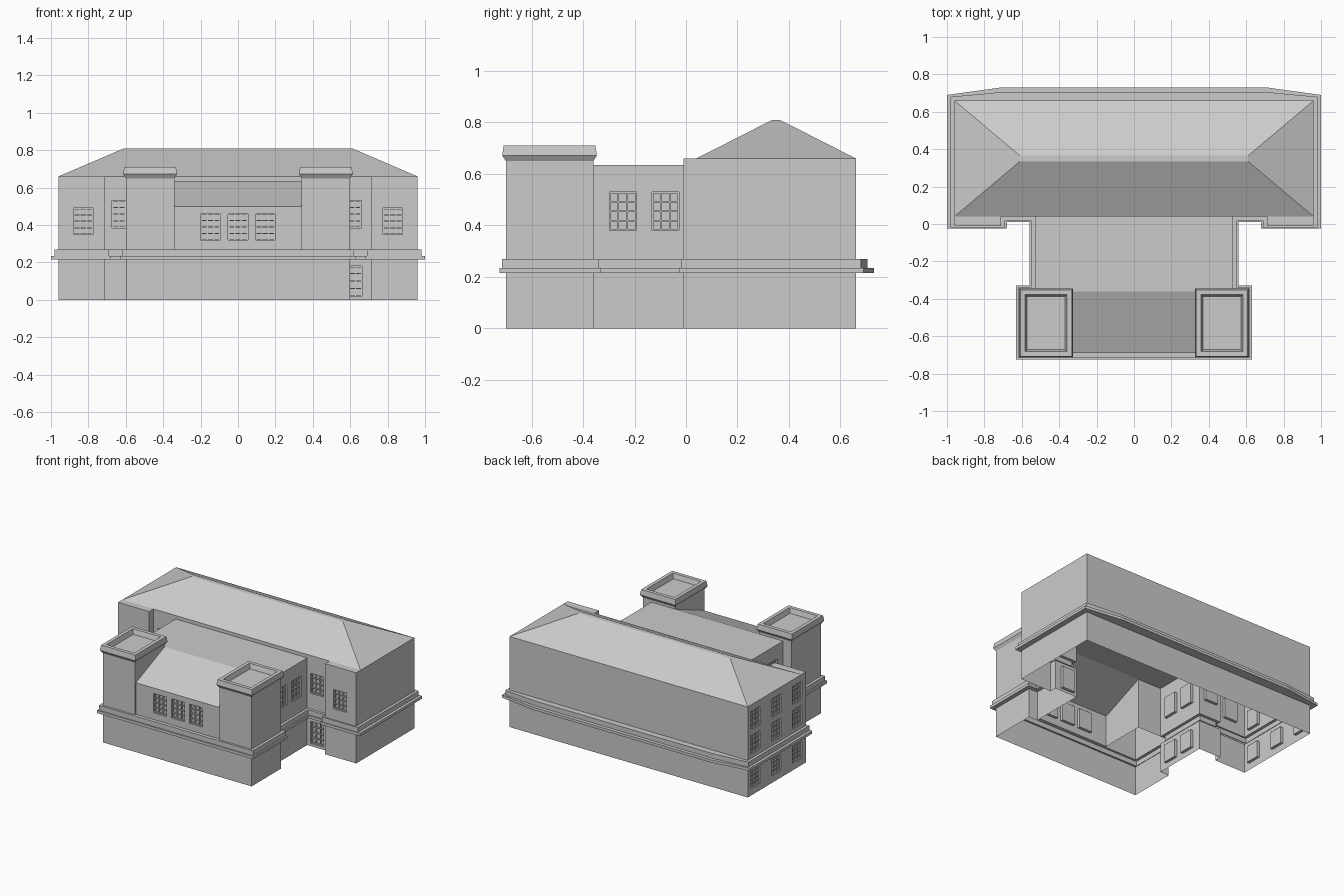
import bpy, bmesh
from mathutils import Vector

if "Cube" in bpy.data.objects:
    bpy.data.objects.remove(bpy.data.objects["Cube"])

W = 0.105      # window width
DEPTH = 0.02   # window reveal depth


def finish(bm, name):
    bmesh.ops.remove_doubles(bm, verts=bm.verts, dist=0.0002)
    me = bpy.data.meshes.new(name)
    bm.to_mesh(me)
    bm.free()
    ob = bpy.data.objects.new(name, me)
    bpy.context.collection.objects.link(ob)
    return ob


def face(bm, *pts):
    return bm.faces.new([bm.verts.new(p) for p in pts])


def mirror(pts):
    """Full outline from the right half, running counter-clockwise."""
    return pts + [(-x, y) for x, y in reversed(pts)]


def loft(bm, rings):
    for (a, za), (b, zb) in zip(rings, rings[1:]):
        n = len(a)
        for i in range(n):
            j = (i + 1) % n
            if a[i] == b[i] and a[j] == b[j] and za == zb:
                continue
            face(bm, (*a[i], za), (*a[j], za), (*b[j], zb), (*b[i], zb))


def window(bm, bars, at, s0, s1, z0, z1):
    """Recessed pane with reveals, and a lattice of glazing bars."""
    c = [(s0, z0), (s1, z0), (s1, z1), (s0, z1)]
    for i in range(4):
        a, b = c[i], c[(i + 1) % 4]
        face(bm, at(*a), at(*b), at(*b, DEPTH), at(*a, DEPTH))
    face(bm, *[at(*p, DEPTH) for p in c])

    def bar(a0, a1, b0, b1, front):
        q = [(a0, b0), (a1, b0), (a1, b1), (a0, b1)]
        face(bars, *[at(*p, front) for p in q])
        for i in range(4):
            a, b = q[i], q[(i + 1) % 4]
            face(bars, at(*a, DEPTH), at(*b, DEPTH), at(*b, front), at(*a, front))

    w, h, t = s1 - s0, z1 - z0, 0.003
    for k in (0.03, 1 / 3, 2 / 3, 0.97):
        bar(s0 + w * k - t, s0 + w * k + t, z0, z1, 0.012)
    for k in (0.02, 0.25, 0.5, 0.75, 0.98):
        bar(s0, s1, z0 + h * k - t, z0 + h * k + t, 0.009)


def wall(bm, bars, p0, p1, z0, z1, wins=()):
    """Wall sheet facing right of p0->p1; wins are (centre, bottom, top)."""
    a, b = Vector((*p0, 0)), Vector((*p1, 0))
    d = (b - a).normalized()
    inward = Vector((-d.y, d.x, 0))
    axis = 0 if abs(d.x) > 0.5 else 1

    def at(s, z, depth=0):
        return a + d * s + inward * depth + Vector((0, 0, z))

    holes = []
    for c, lo, hi in wins:
        s = abs(c - p0[axis])
        holes.append((s - W / 2, s + W / 2, lo, hi))
    ss = sorted({0, (b - a).length, *[h[0] for h in holes], *[h[1] for h in holes]})
    zs = sorted({z0, z1, *[h[2] for h in holes], *[h[3] for h in holes]})
    for s, s2 in zip(ss, ss[1:]):
        for z, z2 in zip(zs, zs[1:]):
            ms, mz = (s + s2) / 2, (z + z2) / 2
            if not any(h[0] < ms < h[1] and h[2] < mz < h[3] for h in holes):
                face(bm, at(s, z), at(s2, z), at(s2, z2), at(s, z2))
    for h in holes:
        window(bm, bars, at, *h)


# Plan outlines, right half from front to back
plan = [(.6, -.7), (.6, -.36), (.53, -.36), (.53, .04), (.71, .04),
        (.71, -.01), (.96, -.01), (.96, .66), (.71, .66)]
tier1 = [(.63, -.725), (.63, -.33), (.56, -.33), (.56, .01), (.68, .01),
         (.68, -.025), (1, -.025), (1, .69), (.71, .73)]
tier2 = [(.62, -.715), (.62, -.34), (.55, -.34), (.55, .02), (.69, .02),
         (.69, -.02), (.98, -.02), (.98, .68), (.71, .705)]
tops = [.65, .65, .635, .66, .66, .66, .66, .66]

# Windows by wall segment: (right side, left side) for lower and upper storeys
side = [(-.245, .38, .53), (-.08, .38, .53)]
low = {2: ([], [(y, .04, .17) for y in (-.245, -.08)]),
       3: ([(.61, .02, .18)], []),
       6: ([], [(y, .05, .17) for y in (.09, .33, .57)])}
up = {2: (side, side),
      3: ([(.607, .385, .53)], [(-.62, .385, .53)]),
      5: ([(.828, .35, .49)], [(-.828, .35, .49)]),
      6: ([], [(y, z, z + .135) for y in (.09, .33, .57) for z in (.30, .475)])}

lower, upper, bars = bmesh.new(), bmesh.new(), bmesh.new()
for i in range(8):
    a, b = plan[i], plan[i + 1]
    la, lb = (-b[0], b[1]), (-a[0], a[1])
    for p, q, k in ((a, b, 0), (la, lb, 1)):
        wall(lower, bars, p, q, 0, .215, low.get(i, ([], []))[k])
        wall(upper, bars, p, q, .27, tops[i], up.get(i, ([], []))[k])
wall(lower, bars, (-.6, -.7), (.6, -.7), 0, .215)
wall(lower, bars, (.71, .66), (-.71, .66), 0, .215)
wall(upper, bars, (.71, .66), (-.71, .66), .27, .66)
# front wall between towers, and strip above the middle roof
wall(upper, bars, (-.34, -.69), (.34, -.69), .27, .5,
     [(x, .32, .46) for x in (-.147, 0, .145)])
wall(upper, bars, (-.53, .04), (.53, .04), .635, .66)
# remaining tower sides
for s in (-1, 1):
    x0, x1 = sorted((s * .34, s * .6))
    wall(upper, bars, (x0, -.7), (x1, -.7), .27, .65)
    wall(upper, bars, (x1, -.36), (x0, -.36), .27, .65)
    p, q = (s * .34, -.36), (s * .34, -.7)
    if s < 0:
        p, q = q, p
    wall(upper, bars, p, q, .27, .65)
finish(lower, "lower_walls")
finish(upper, "upper_walls")
finish(bars, "window_bars")

# Stepped cornice around the building
bm = bmesh.new()
P, A, B = mirror(plan), mirror(tier1), mirror(tier2)
loft(bm, [(P, .215), (A, .215), (A, .235), (B, .235), (B, .27), (P, .27)])
face(bm, (-.34, -.7, .27), (.34, -.7, .27), (.34, -.69, .27), (-.34, -.69, .27))
finish(bm, "cornice")

# Hipped main roof with a narrow flat ridge, plus the flat tops of the wings
bm = bmesh.new()
base = [(-.96, .04), (.96, .04), (.96, .66), (-.96, .66)]
ridge = [(-.61, .335), (.61, .335), (.61, .365), (-.61, .365)]
loft(bm, [(base, .66), (ridge, .81)])
face(bm, *[(*p, .81) for p in ridge])
for x0, x1 in ((.71, .96), (-.96, -.71)):
    face(bm, (x0, -.01, .66), (x1, -.01, .66), (x1, .04, .66), (x0, .04, .66))
finish(bm, "main_roof")

# Flat middle roof and the slope between the towers
bm = bmesh.new()
face(bm, (-.53, -.36, .635), (.53, -.36, .635), (.53, .04, .635), (-.53, .04, .635))
face(bm, (-.34, -.69, .5), (.34, -.69, .5), (.34, -.36, .635), (-.34, -.36, .635))
finish(bm, "middle_roof")


# Flared tower caps with sunken tops
def rect(x0, x1, y0, y1, g):
    return [(x0 - g, y0 - g), (x1 + g, y0 - g), (x1 + g, y1 + g), (x0 - g, y1 + g)]


for name, x0, x1 in (("tower_cap_right", .34, .6), ("tower_cap_left", -.6, -.34)):
    bm = bmesh.new()
    steps = [(0, .65), (.014, .672), (.008, .71), (-.018, .71), (-.028, .675)]
    rings = [(rect(x0, x1, -.7, -.36, g), z) for g, z in steps]
    loft(bm, rings)
    face(bm, *[(*p, rings[-1][1]) for p in rings[-1][0]])
    finish(bm, name)
